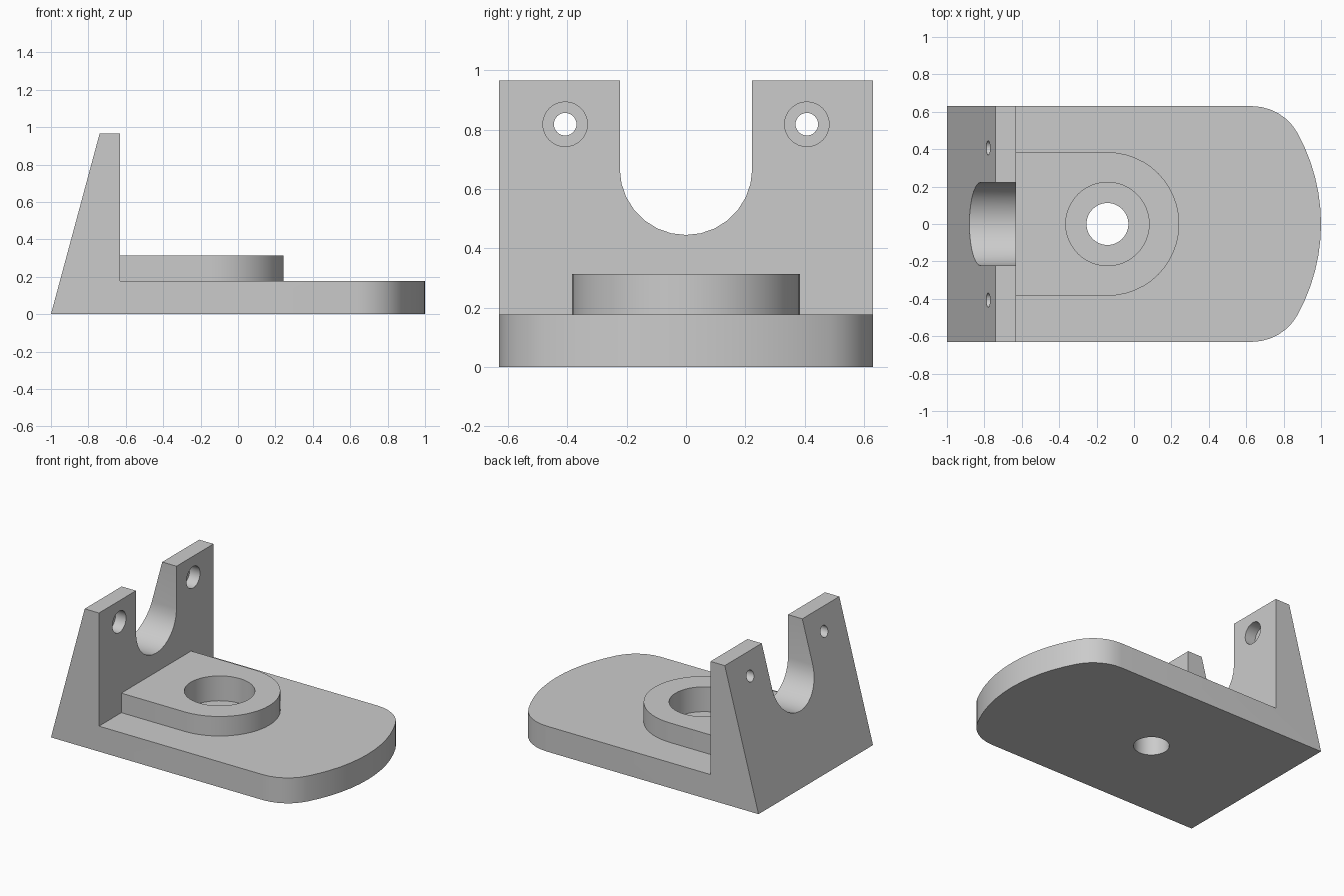
import bpy, bmesh
from math import sin, cos, atan2, radians, pi

if "Cube" in bpy.data.objects:
    bpy.data.objects.remove(bpy.data.objects["Cube"])


def arc(cx, cy, r, a0, a1, n):
    """Points along an arc, angles in degrees."""
    return [(cx + r * cos(radians(a0 + (a1 - a0) * i / n)),
             cy + r * sin(radians(a0 + (a1 - a0) * i / n))) for i in range(n + 1)]


def prism(name, pts, axis, lo, hi):
    """Extrude a 2D outline along x (pts = y,z), y (pts = x,z) or z (pts = x,y)."""
    place = {'x': lambda a, b, t: (t, a, b),
             'y': lambda a, b, t: (a, t, b),
             'z': lambda a, b, t: (a, b, t)}[axis]
    bm = bmesh.new()
    rings = [[bm.verts.new(place(a, b, t)) for a, b in pts] for t in (lo, hi)]
    for ring in rings:
        bm.faces.new(ring)
    for i in range(len(pts)):
        j = (i + 1) % len(pts)
        bm.faces.new((rings[0][i], rings[0][j], rings[1][j], rings[1][i]))
    bmesh.ops.recalc_face_normals(bm, faces=bm.faces)
    mesh = bpy.data.meshes.new(name)
    bm.to_mesh(mesh)
    bm.free()
    obj = bpy.data.objects.new(name, mesh)
    bpy.context.collection.objects.link(obj)
    return obj


def disc(cx, cy, r, n=48):
    return arc(cx, cy, r, 0, 360, n)[:-1]


def combine(target, tool, operation):
    """Apply a boolean and remove the helper."""
    mod = target.modifiers.new(operation, 'BOOLEAN')
    mod.operation = operation
    mod.solver = 'EXACT'
    mod.object = tool
    bpy.context.view_layer.objects.active = target
    bpy.ops.object.modifier_apply(modifier=mod.name)
    bpy.data.objects.remove(tool)


# Base plate and sloped upright as one side profile
T, W, H = 0.177, 0.63, 0.965
bracket = prism("bracket", [(-1, 0), (1.1, 0), (1.1, T), (-0.63, T),
                            (-0.63, H), (-0.74, H)], 'y', -0.8, 0.8)

# Plan outline: straight sides, corner fillets, broad rounded nose
turn = atan2(0.35, 0.63) * 180 / pi
half = arc(0, 0, 1.0, 0, turn, 6)[:-1] + arc(0.63, 0.35, 0.28, turn, 90, 6) + [(-1.2, W)]
outline = [(x, -y) for x, y in reversed(half)] + half[1:]
combine(bracket, prism("plan", outline, 'z', -0.2, 1.2), 'INTERSECT')

# Raised boss running out of the upright
BX = -0.142
boss = [(-0.70, -0.384)] + arc(BX, 0, 0.384, -90, 90, 24) + [(-0.70, 0.384)]
combine(bracket, prism("boss", boss, 'z', 0.08, 0.313), 'UNION')

# Counterbored hole through the boss
combine(bracket, prism("boss_bore", disc(BX, 0, 0.223), 'z', 0.14, 0.5), 'DIFFERENCE')
combine(bracket, prism("boss_hole", disc(BX, 0, 0.112), 'z', -0.2, 0.3), 'DIFFERENCE')

# U-shaped slot in the upright
slot = arc(0, 0.668, 0.223, 180, 360, 14) + [(0.223, 1.2), (-0.223, 1.2)]
combine(bracket, prism("slot", slot, 'x', -1.2, -0.4), 'DIFFERENCE')

# Counterbored bolt holes in both ears
for side in (-1, 1):
    y, z = side * 0.407, 0.818
    combine(bracket, prism("ear_bore", disc(y, z, 0.075, 32), 'x', -0.71, -0.4), 'DIFFERENCE')
    combine(bracket, prism("ear_hole", disc(y, z, 0.038, 32), 'x', -1.2, -0.6), 'DIFFERENCE')

# Smooth curved walls, crisp edges
bpy.ops.object.select_all(action='DESELECT')
bracket.select_set(True)
bpy.context.view_layer.objects.active = bracket
bpy.ops.object.shade_smooth_by_angle(angle=radians(30))
